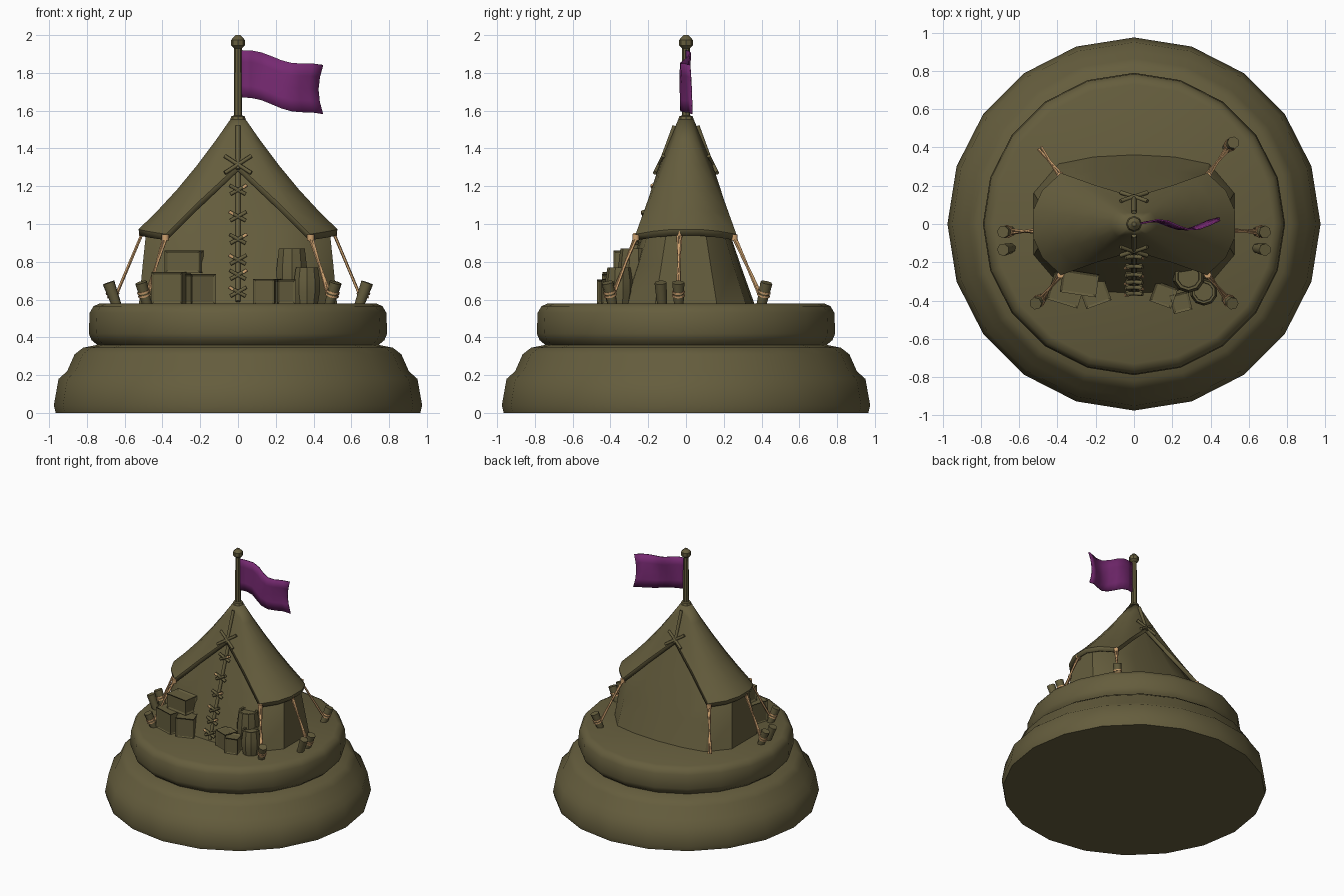
import bpy, bmesh, math
from mathutils import Vector, Matrix

if "Cube" in bpy.data.objects:
    bpy.data.objects.remove(bpy.data.objects["Cube"])


def mat(name, rgb):
    m = bpy.data.materials.new(name)
    m.diffuse_color = (*rgb, 1)
    m.use_nodes = True
    m.node_tree.nodes["Principled BSDF"].inputs["Base Color"].default_value = m.diffuse_color
    return m


OLIVE = mat("olive", (0.13, 0.11, 0.047))
PURPLE = mat("purple", (0.18, 0.022, 0.165))
TAN = mat("rope_tan", (0.62, 0.36, 0.16))


def make(name, verts, faces, m, angle=35, solid=0, offset=0):
    me = bpy.data.meshes.new(name)
    me.from_pydata([tuple(v) for v in verts], [], faces)
    bm = bmesh.new()
    bm.from_mesh(me)
    bmesh.ops.recalc_face_normals(bm, faces=bm.faces)
    bm.to_mesh(me)
    bm.free()
    me.polygons.foreach_set("use_smooth", [True] * len(me.polygons))
    me.set_sharp_from_angle(angle=math.radians(angle))
    me.materials.append(m)
    ob = bpy.data.objects.new(name, me)
    bpy.context.collection.objects.link(ob)
    if solid:
        s = ob.modifiers.new("thickness", "SOLIDIFY")
        s.thickness, s.offset = solid, offset
    return ob


def loft(name, rings, m, caps=True, **kw):
    n = len(rings[0])
    verts = [v for r in rings for v in r]
    faces = [(i * n + j, i * n + (j + 1) % n, (i + 1) * n + (j + 1) % n, (i + 1) * n + j)
             for i in range(len(rings) - 1) for j in range(n)]
    if caps:
        faces += [tuple(range(n)), tuple(range(len(verts) - n, len(verts)))]
    return make(name, verts, faces, m, **kw)


def lathe(name, profile, n, m, centre=(0, 0), **kw):
    return loft(name, [[(centre[0] + r * math.sin(2 * math.pi * j / n),
                         centre[1] + r * math.cos(2 * math.pi * j / n), z) for j in range(n)]
                       for r, z in profile], m, **kw)


def rod(name, a, b, r0, m, r1=None, n=6):
    a, b = Vector(a), Vector(b)
    q = (b - a).to_track_quat('Z', 'Y')
    r1 = r0 if r1 is None else r1
    ring = lambda p, r: [p + q @ Vector((r * math.cos(2 * math.pi * j / n),
                                         r * math.sin(2 * math.pi * j / n), 0)) for j in range(n)]
    return loft(name, [ring(a, r0), ring(b, r1)], m, angle=65)


def crate(name, size, pos, turn):
    bm = bmesh.new()
    bmesh.ops.create_cube(bm, size=1)
    bmesh.ops.scale(bm, vec=size, verts=bm.verts)
    # recessed plank panels framed on every side
    bmesh.ops.inset_individual(bm, faces=bm.faces[:], thickness=0.018, depth=-0.008)
    bmesh.ops.transform(bm, matrix=Matrix.Translation(pos) @ Matrix.Rotation(turn, 4, 'Z'), verts=bm.verts)
    me = bpy.data.meshes.new(name)
    bm.to_mesh(me)
    bm.free()
    me.materials.append(OLIVE)
    bpy.context.collection.objects.link(bpy.data.objects.new(name, me))


# Two-tier rounded base
lathe("base", [(0.965, 0), (0.975, 0.04), (0.95, 0.18), (0.905, 0.22), (0.865, 0.31), (0.82, 0.345),
               (0.745, 0.36), (0.775, 0.385), (0.79, 0.42), (0.785, 0.53), (0.765, 0.565), (0.73, 0.58)],
      20, OLIVE, angle=50)

# Tent walls
SECTION = [(0, -1), (0.4, -0.97), (0.75, -0.87), (1, -0.45), (1, 0.45), (0.75, 0.87), (0.4, 0.97), (0, 1)]
SECTION += [(-x, y) for x, y in reversed(SECTION[1:-1])]
loft("tent_walls", [[(x * a, y * b, z) for x, y in SECTION] for a, b, z in
                    [(0.525, 0.365, 0.57), (0.505, 0.29, 0.78), (0.485, 0.225, 0.97),
                     (0.18, 0.105, 1.3), (0.03, 0.03, 1.52)]], OLIVE)

# Draped roof: the hem rises to a point at the front and back
HEM = [(0, -0.135, 1.31), (0.2, -0.195, 1.125), (0.38, -0.26, 0.945), (0.475, -0.17, 0.96), (0.52, -0.07, 0.97)]
HEM += [(x, -y, z) for x, y, z in reversed(HEM)]
HEM = HEM[:-1] + [(0, 0.135, 1.31)] + [(-x, y, z) for x, y, z in reversed(HEM[1:-1])]
rings = []
for t in (0, 0.16, 0.36, 0.58, 0.8, 1):
    ring = []
    for h in HEM:
        h = Vector(h)
        top = Vector((h.x, h.y, 0)).normalized() * 0.035 + Vector((0, 0, 1.55))
        p = top.lerp(h, t)
        p.z -= 0.14 * t * (1 - t) * abs(h.x) / 0.52
        ring.append(p)
    rings.append(ring)
rings.append([Vector((p.x * 0.985, p.y * 0.985, p.z - 0.03)) for p in rings[-1]])
loft("roof", rings, OLIVE, caps=False, solid=0.014)
lathe("roof_cap", [(0.075, 1.465), (0.055, 1.51), (0.035, 1.57), (0.02, 1.575)], 8, OLIVE)

# Pole and knob
lathe("flag_pole", [(0.022, 1.5), (0.02, 1.93), (0.036, 1.945), (0.036, 1.975), (0.012, 2.0)], 8, OLIVE)

# Waving flag
NX, NZ = 8, 4
fv, ff = [], []
for i in range(NX + 1):
    u = i / NX
    for k in range(NZ + 1):
        w = k / NZ
        fv.append((0.015 + 0.435 * u - 0.025 * u * math.sin(math.pi * w),
                   0.03 * math.sin(u * 7 + w * 0.9) * min(1, u * 3),
                   1.92 - 0.09 * u - w * (0.25 + 0.01 * u) + 0.012 * math.sin(u * 8)))
for i in range(NX):
    for k in range(NZ):
        a = i * (NZ + 1) + k
        ff.append((a, a + 1, a + NZ + 2, a + NZ + 1))
make("flag", fv, ff, PURPLE, solid=0.008)

# Roof seams and crossed ties at the front and back peak
for s in (-1, 1):
    rod("peak_seam", (0, s * 0.06, 1.52), (0, s * 0.145, 1.29), 0.013, OLIVE)
    for d in (-1, 1):
        rod("peak_tie", (d * 0.07, s * 0.12, 1.36), (-d * 0.07, s * 0.165, 1.27), 0.011, OLIVE)


# Front lacing down the door
def wall_y(z):
    if z > 0.97:
        return -0.225 + (z - 0.97) * 0.364
    return -0.365 + (z - 0.57) * 0.35


rod("door_seam", (0, wall_y(0.59) - 0.005, 0.59), (0, wall_y(0.97) - 0.005, 0.97), 0.014, OLIVE)
rod("door_seam", (0, wall_y(0.97) - 0.005, 0.97), (0, wall_y(1.3) - 0.005, 1.3), 0.014, OLIVE)
for i, z in enumerate((0.64, 0.73, 0.81, 0.92, 1.04, 1.18)):
    y = wall_y(z) - 0.018
    for d in (-1, 1):
        rod("door_tie", (d * 0.045, y - 0.008, z + 0.025), (-d * 0.04, y, z - 0.022), 0.011, OLIVE)
    d = 1 if i % 2 else -1
    rod("tie_end", (d * 0.028, y - 0.012, z + 0.012), (d * 0.048, y - 0.014, z + 0.026), 0.008, TAN)


# Stakes leaning outward with rope rings
def stake(x, y, ringed=True):
    out = Vector((x, y, 0)).normalized()
    foot = Vector((x, y, 0.565)) - out * 0.02
    head = Vector((x, y, 0.69)) + out * 0.025
    rod("stake", foot, head, 0.026, OLIVE, 0.033, 7)
    if ringed:
        for t in (0.42, 0.56):
            p = foot.lerp(head, t)
            rod("stake_rope", p, p + (head - foot) * 0.08, 0.034, TAN, n=8)


# Twin-strand guy ropes
def guy(a, b):
    a, b = Vector(a), Vector(b)
    side = (b - a).cross(Vector((0, 0, 1))).normalized() * 0.009
    rod("guy_rope", a + side, b - side, 0.008, TAN, n=5)
    rod("guy_rope", a - side, b + side, 0.008, TAN, n=5)
    rod("rope_knot", a - Vector((0, 0, 0.018)), a + Vector((0, 0, 0.014)), 0.02, TAN)


for s in (-1, 1):
    guy((s * 0.505, -0.035, 0.955), (s * 0.64, -0.04, 0.635))
    stake(s * 0.66, -0.04)
    stake(s * 0.66, -0.13, False)
    guy((s * 0.385, -0.265, 0.93), (s * 0.48, -0.385, 0.63))
    stake(s * 0.495, -0.4)
    guy((s * 0.385, 0.255, 0.93), (s * 0.49, 0.395, 0.62))
stake(0.5, 0.41)

# Stacked crates on the left
crate("crate_large", (0.17, 0.15, 0.17), (-0.355, -0.345, 0.66), -0.3)
crate("crate_small", (0.14, 0.13, 0.16), (-0.205, -0.36, 0.655), 0.35)
crate("crate_top", (0.19, 0.12, 0.12), (-0.285, -0.31, 0.8), -0.15)

# Barrels and small crates on the right
def barrel(name, x, y, r, z1):
    h = z1 - 0.57
    lathe(name, [(r * 0.82, 0.57), (r, 0.57 + h * 0.35), (r, 0.57 + h * 0.65), (r * 0.85, z1),
                 (r * 0.68, z1), (r * 0.66, z1 - 0.015)], 10, OLIVE, (x, y))


barrel("barrel_tall", 0.285, -0.275, 0.085, 0.87)
barrel("barrel_short", 0.365, -0.355, 0.072, 0.77)
crate("box_left", (0.12, 0.11, 0.14), (0.155, -0.37, 0.64), -0.35)
crate("box_right", (0.1, 0.1, 0.13), (0.245, -0.41, 0.64), 0.25)
